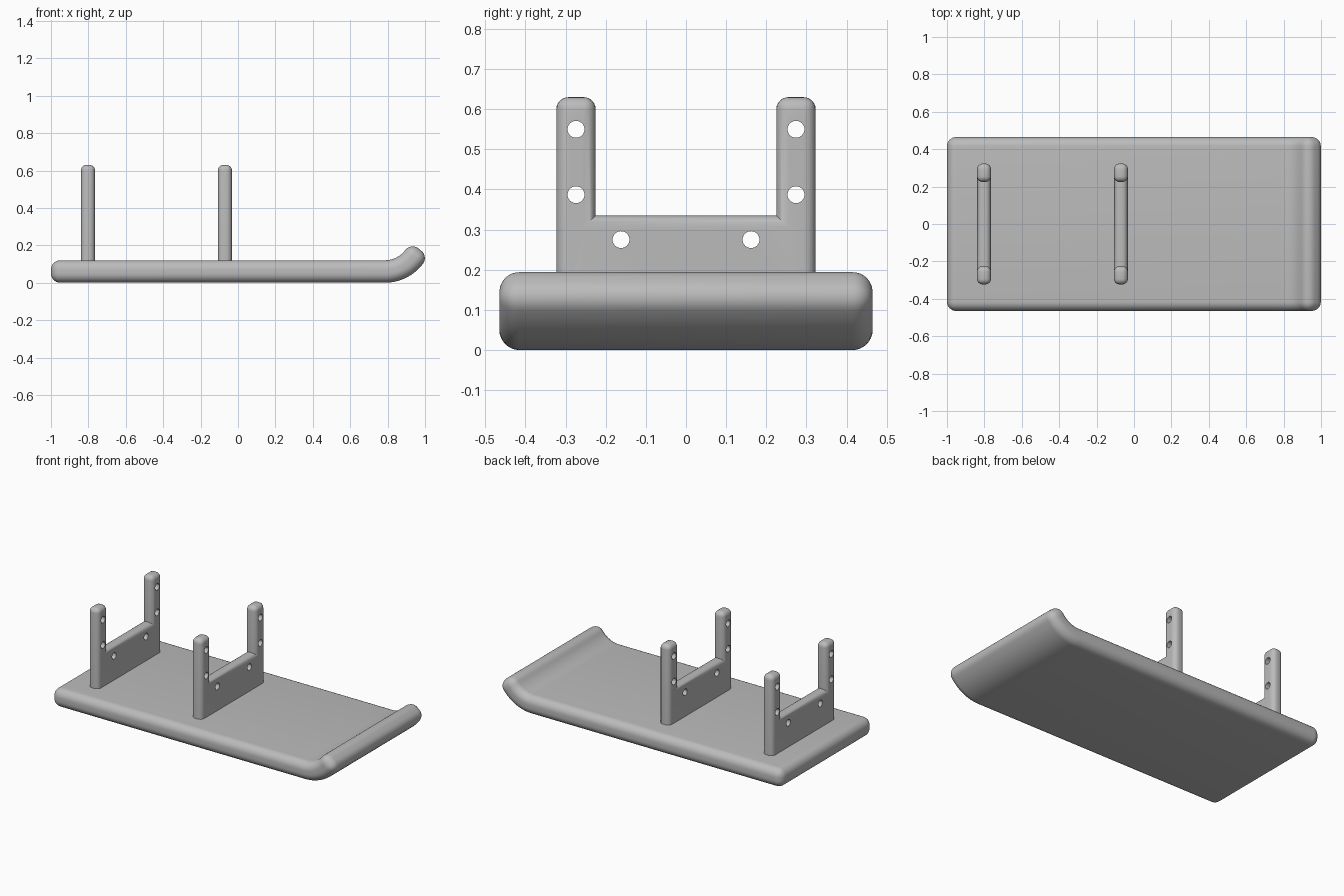
import bpy, bmesh, math
from mathutils import Matrix, Vector

cube = bpy.data.objects.get("Cube")
if cube:
    bpy.data.objects.remove(cube, do_unlink=True)

grey = bpy.data.materials.new("plain_grey")
grey.use_nodes = True
colour = (0.5, 0.5, 0.5, 1)
grey.diffuse_color = colour
grey.node_tree.nodes["Principled BSDF"].inputs["Base Color"].default_value = colour


def finish(bm, name, smooth=True):
    bmesh.ops.recalc_face_normals(bm, faces=bm.faces[:])
    mesh = bpy.data.meshes.new(name)
    bm.to_mesh(mesh)
    bm.free()
    mesh.materials.append(grey)
    obj = bpy.data.objects.new(name, mesh)
    bpy.context.collection.objects.link(obj)
    if smooth:
        shade(obj)
    return obj


def activate(obj):
    bpy.ops.object.select_all(action='DESELECT')
    obj.select_set(True)
    bpy.context.view_layer.objects.active = obj


def shade(obj):
    activate(obj)
    bpy.ops.object.shade_smooth_by_angle(angle=math.radians(32))


# Board: rounded slab whose far end is bent upwards
THICK, HALF_W = 0.12, 0.465
BEND_X, RADIUS, ANGLE = 0.785, 0.196, math.radians(50)
arc = RADIUS * ANGLE
end_x = BEND_X + arc + 0.06
bm = bmesh.new()
size = Vector((1 + end_x, 2 * HALF_W, THICK))
bmesh.ops.create_cube(bm, size=1, matrix=Matrix.Translation(
    ((end_x - 1) / 2, 0, THICK / 2)) @ Matrix.Diagonal(size).to_4x4())
bmesh.ops.bevel(bm, geom=bm.edges[:], offset=0.05, segments=8,
                profile=0.5, affect='EDGES')
STEPS = 14
for i in range(STEPS + 1):
    bmesh.ops.bisect_plane(bm, geom=bm.verts[:] + bm.edges[:] + bm.faces[:],
                           plane_co=(BEND_X + arc * i / STEPS, 0, 0),
                           plane_no=(1, 0, 0))
for v in bm.verts:
    s = v.co.x - BEND_X
    if s > 0:
        a = min(s, arc) / RADIUS
        rest = max(s - arc, 0)
        h = v.co.z - THICK / 2
        v.co.x = BEND_X + (RADIUS - h) * math.sin(a) + rest * math.cos(a)
        v.co.z = THICK / 2 + RADIUS - (RADIUS - h) * math.cos(a) + rest * math.sin(a)
finish(bm, "board")


# Brackets: U-shaped plates with rounded rims and drilled holes
OUT, INN, TOP, BAR, BASE = 0.323, 0.225, 0.63, 0.335, 0.06
half = [(OUT, BASE), (OUT, TOP), (INN, TOP), (INN, BAR)]
outline = half + [(-y, z) for y, z in reversed(half)]
PLATE = 0.075
holes = [(s * y, z) for s in (1, -1)
         for y, z in ((0.274, 0.55), (0.274, 0.387), (0.162, 0.275))]


def is_rim(edge):
    a, b = (v.co for v in edge.verts)
    on_base = abs(a.z - BASE) < 1e-4 and abs(b.z - BASE) < 1e-4
    inner_corner = abs(a.z - BAR) < 1e-4 and abs(b.z - BAR) < 1e-4 \
        and abs(a.x - b.x) > 1e-4
    return not (on_base or inner_corner)


def bracket(name, x):
    bm = bmesh.new()
    face = bm.faces.new([bm.verts.new((x - PLATE / 2, y, z)) for y, z in outline])
    ext = bmesh.ops.extrude_face_region(bm, geom=[face], use_keep_orig=True)
    moved = [g for g in ext["geom"] if isinstance(g, bmesh.types.BMVert)]
    bmesh.ops.translate(bm, verts=moved, vec=(PLATE, 0, 0))
    bmesh.ops.recalc_face_normals(bm, faces=bm.faces[:])
    bmesh.ops.bevel(bm, geom=[e for e in bm.edges if is_rim(e)], offset=0.03,
                    segments=6, profile=0.5, affect='EDGES')
    obj = finish(bm, name, False)

    cut = bmesh.new()
    for y, z in holes:
        bmesh.ops.create_cone(cut, cap_ends=True, segments=32, radius1=0.021,
                              radius2=0.021, depth=0.3,
                              matrix=Matrix.Translation((x, y, z))
                              @ Matrix.Rotation(math.pi / 2, 4, 'Y'))
    cutter = finish(cut, "hole_cutter", False)
    cutter.hide_render = True
    mod = obj.modifiers.new("holes", 'BOOLEAN')
    mod.operation = 'DIFFERENCE'
    mod.solver = 'EXACT'
    mod.object = cutter
    activate(obj)
    bpy.ops.object.modifier_apply(modifier=mod.name)
    bpy.data.objects.remove(cutter, do_unlink=True)
    shade(obj)


bracket("rear_bracket", -0.802)
bracket("middle_bracket", -0.07)
